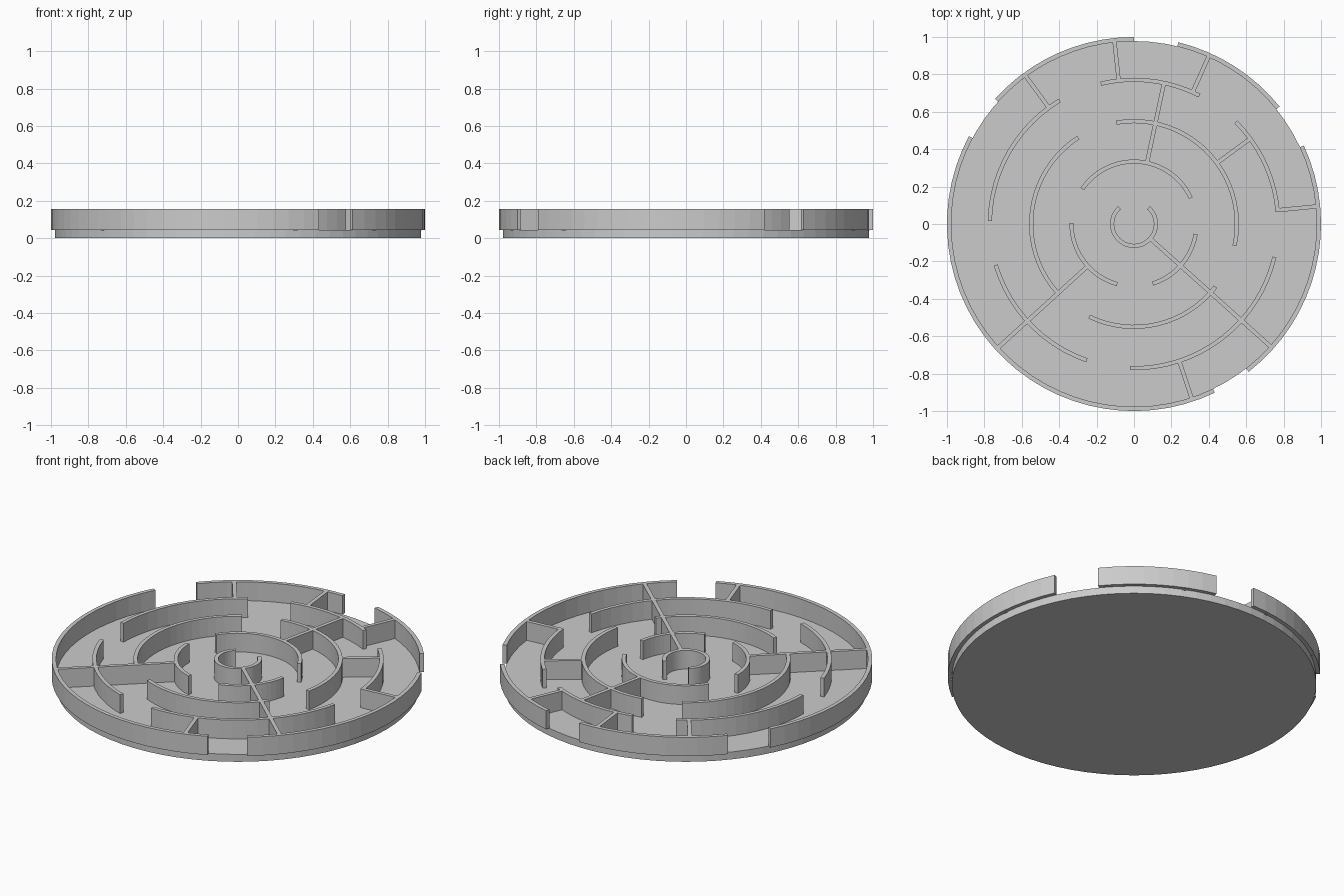
import bpy
import bmesh
from math import radians, cos, sin, ceil

default = bpy.data.objects.get("Cube")
if default:
    bpy.data.objects.remove(default, do_unlink=True)

FLOOR, TOP, SINK = 0.044, 0.155, 0.04
WALL = 0.022
STEP = 5

grey = bpy.data.materials.new("plain grey")
grey.use_nodes = True
grey.diffuse_color = (0.6, 0.6, 0.6, 1)
grey.node_tree.nodes["Principled BSDF"].inputs["Base Color"].default_value = (0.6, 0.6, 0.6, 1)


def prism(name, outline, bottom, top):
    """Extrude a flat outline upward into a solid."""
    bm = bmesh.new()
    face = bm.faces.new([bm.verts.new((x, y, bottom)) for x, y in outline])
    new = bmesh.ops.extrude_face_region(bm, geom=[face])["geom"]
    bmesh.ops.translate(bm, vec=(0, 0, top - bottom),
                        verts=[v for v in new if isinstance(v, bmesh.types.BMVert)])
    bmesh.ops.recalc_face_normals(bm, faces=bm.faces)
    mesh = bpy.data.meshes.new(name)
    bm.to_mesh(mesh)
    bm.free()
    mesh.materials.append(grey)
    obj = bpy.data.objects.new(name, mesh)
    bpy.context.collection.objects.link(obj)
    return obj


def polar(r, degrees):
    return r * cos(radians(degrees)), r * sin(radians(degrees))


def arc_wall(name, inner, outer, start, end, bottom):
    n = ceil((end - start) / STEP)
    angles = [start + (end - start) * i / n for i in range(n + 1)]
    outline = [polar(outer, a) for a in angles] + [polar(inner, a) for a in reversed(angles)]
    prism(name, outline, bottom, TOP)


def spoke_wall(name, angle, inner, outer):
    c, s = polar(1, angle)
    h = WALL / 2
    corners = [(inner, -h), (outer, -h), (outer, h), (inner, h)]
    prism(name, [(r * c - t * s, r * s + t * c) for r, t in corners], SINK, TOP)


# Floor disc
prism("base_disc", [polar(0.978, a) for a in range(0, 360, STEP)], 0, FLOOR)

# Outer rim, overhanging the disc
for start, end in [(90, 138), (152, 295.6), (-52.2, 24.8), (38.9, 76.3)]:
    arc_wall("outer_rim", 0.977, 1.0, start, end, FLOOR)

# Concentric maze walls: outer radius and the angle span of each arc
rings = {
    0.782: [(63, 103.3), (4.8, 45), (-91.6, -13.2), (196.5, 250.9), (121, 178.8)],
    0.561: [(-12.2, 99.9), (-115.8, -37.6), (122.8, 221.4)],
    0.345: [(24.5, 146), (-72.7, -9.2), (179, 254.4)],
    0.128: [(131.4, 408.6)],
}
for radius, spans in rings.items():
    for start, end in spans:
        arc_wall("ring_wall", radius - WALL, radius, start, end, SINK)

# Radial maze walls: angle, inner radius, outer radius
spokes = [(96.1, 0.77, 0.985), (66, 0.77, 0.985), (126.2, 0.77, 0.985),
          (5.5, 0.77, 0.985), (-71.7, 0.77, 0.985), (78, 0.335, 0.77),
          (36.3, 0.55, 0.77), (-41.9, 0.118, 0.985), (222.3, 0.335, 0.985)]
for angle, inner, outer in spokes:
    spoke_wall("spoke_wall", angle, inner, outer)
